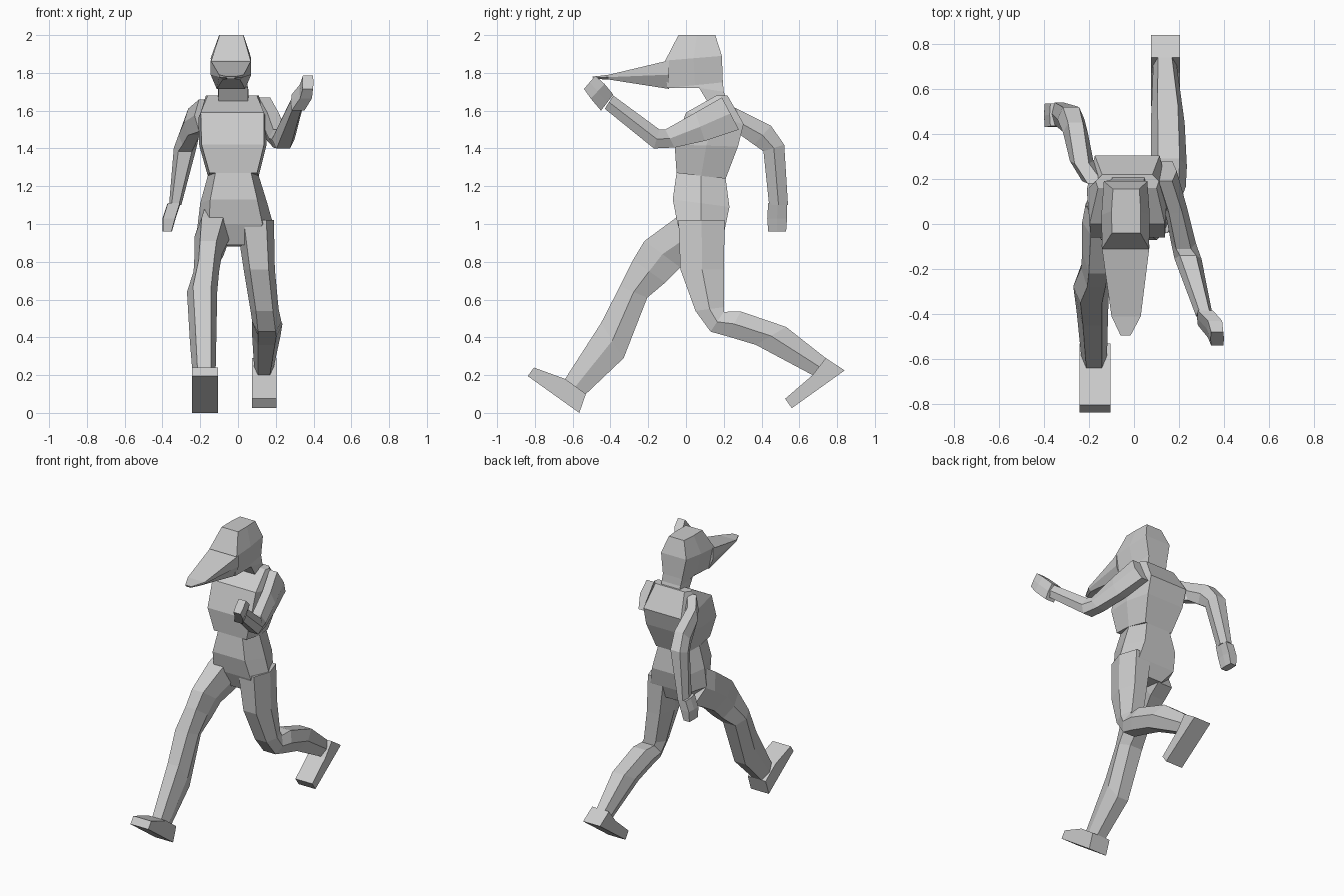
import bpy, bmesh


def finish(name, bm):
    bmesh.ops.recalc_face_normals(bm, faces=bm.faces[:])
    me = bpy.data.meshes.new(name)
    bm.to_mesh(me)
    bm.free()
    ob = bpy.data.objects.new(name, me)
    bpy.context.collection.objects.link(ob)
    return ob


def loft(name, rings, kf=0.6, kb=0.6):
    """Six-sided rings: (yf, zf, yb, zb, x0, x1); kf/kb = relative width of the front/back edge."""
    bm = bmesh.new()
    loops = []
    for yf, zf, yb, zb, x0, x1 in rings:
        c, h = (x0 + x1) / 2, (x1 - x0) / 2
        ym, zm = (yf + yb) / 2, (zf + zb) / 2
        pts = [(c - h * kf, yf, zf), (c + h * kf, yf, zf), (c + h, ym, zm),
               (c + h * kb, yb, zb), (c - h * kb, yb, zb), (c - h, ym, zm)]
        loops.append([bm.verts.new(p) for p in pts])
    for a, b in zip(loops, loops[1:]):
        for i in range(6):
            j = (i + 1) % 6
            bm.faces.new((a[i], a[j], b[j], b[i]))
    bm.faces.new(loops[0])
    bm.faces.new(loops[-1])
    return finish(name, bm)


def prism(name, profile, x0, x1):
    """Side profile in (y, z) extruded across x."""
    bm = bmesh.new()
    face = bm.faces.new([bm.verts.new((x0, y, z)) for y, z in profile])
    ext = bmesh.ops.extrude_face_region(bm, geom=[face])
    moved = [v for v in ext["geom"] if isinstance(v, bmesh.types.BMVert)]
    bmesh.ops.translate(bm, verts=moved, vec=(x1 - x0, 0, 0))
    return finish(name, bm)


# Head and neck
loft("head", [
    (-.04, 2.0, .155, 2.0, -.10, .03),
    (-.11, 1.865, .19, 1.89, -.145, .07),
    (-.10, 1.72, .195, 1.75, -.115, .05),
    (.07, 1.72, .20, 1.70, -.105, .055),
    (.13, 1.62, .22, 1.64, -.105, .055)], 0.97, 0.9)

# Long pointed snout
loft("snout", [
    (-.09, 1.866, -.09, 1.715, -.145, .07),
    (-.41, 1.79, -.41, 1.765, -.10, .03),
    (-.495, 1.78, -.49, 1.768, -.06, -.015)], 1.0, 0.7)

# Torso: chest, waist and hips
loft("chest", [
    (.16, 1.68, .22, 1.68, -.17, .11),
    (.00, 1.59, .305, 1.53, -.21, .15),
    (-.06, 1.42, .275, 1.41, -.205, .15),
    (-.05, 1.27, .21, 1.24, -.16, .11)], 0.93, 0.8)
loft("hips", [
    (-.05, 1.27, .21, 1.24, -.16, .11),
    (-.07, 1.13, .23, 1.09, -.20, .155),
    (-.045, 1.0, .205, .97, -.215, .19),
    (.0, .89, .17, .88, -.12, .12)], 0.7, 0.7)

# Trailing leg, knee bent, shin swept back
loft("trailing_leg", [
    (-.04, 1.02, .205, 1.02, -.01, .19),
    (-.03, .76, .20, .76, .03, .195),
    (.05, .54, .20, .56, .065, .215),
    (.13, .43, .20, .535, .075, .23),
    (.22, .405, .29, .537, .075, .235),
    (.37, .36, .53, .455, .075, .225),
    (.67, .20, .74, .29, .085, .19)])
prism("trailing_foot", [(.74, .29), (.84, .225), (.56, .025), (.525, .075), (.67, .20)], .075, .205)

# Leading leg, striding forward
loft("leading_leg", [
    (.02, 1.08, .16, .88, -.215, -.03),
    (-.05, 1.035, .07, .83, -.23, -.04),
    (-.22, .91, -.03, .77, -.23, -.085),
    (-.28, .81, -.11, .69, -.235, -.10),
    (-.35, .67, -.205, .61, -.27, -.11),
    (-.45, .475, -.33, .29, -.255, -.115),
    (-.64, .18, -.53, .10, -.235, -.12)])
prism("leading_foot", [(-.64, .18), (-.805, .24), (-.838, .195), (-.565, 0), (-.53, .10)], -.243, -.105)

# Forward arm, forearm raised
loft("forward_arm", [
    (.19, 1.67, .28, 1.50, .09, .19),
    (.05, 1.59, .10, 1.44, .135, .235),
    (-.11, 1.50, -.06, 1.405, .165, .275),
    (-.14, 1.50, -.17, 1.40, .18, .30),
    (-.385, 1.68, -.43, 1.61, .275, .35)])
loft("forward_hand", [
    (-.385, 1.685, -.45, 1.60, .28, .355),
    (-.43, 1.74, -.505, 1.665, .325, .395),
    (-.48, 1.785, -.54, 1.715, .34, .40)], 0.9, 0.9)

# Backward arm, forearm hanging
loft("backward_arm", [
    (.20, 1.49, .18, 1.66, -.23, -.11),
    (.29, 1.47, .27, 1.61, -.285, -.18),
    (.36, 1.42, .45, 1.52, -.315, -.205),
    (.41, 1.385, .52, 1.42, -.34, -.22),
    (.44, 1.10, .54, 1.10, -.365, -.30)])
loft("backward_hand", [
    (.435, 1.11, .535, 1.10, -.375, -.305),
    (.43, 1.03, .535, 1.03, -.40, -.33),
    (.435, .96, .53, .96, -.40, -.35)], 0.9, 0.9)
